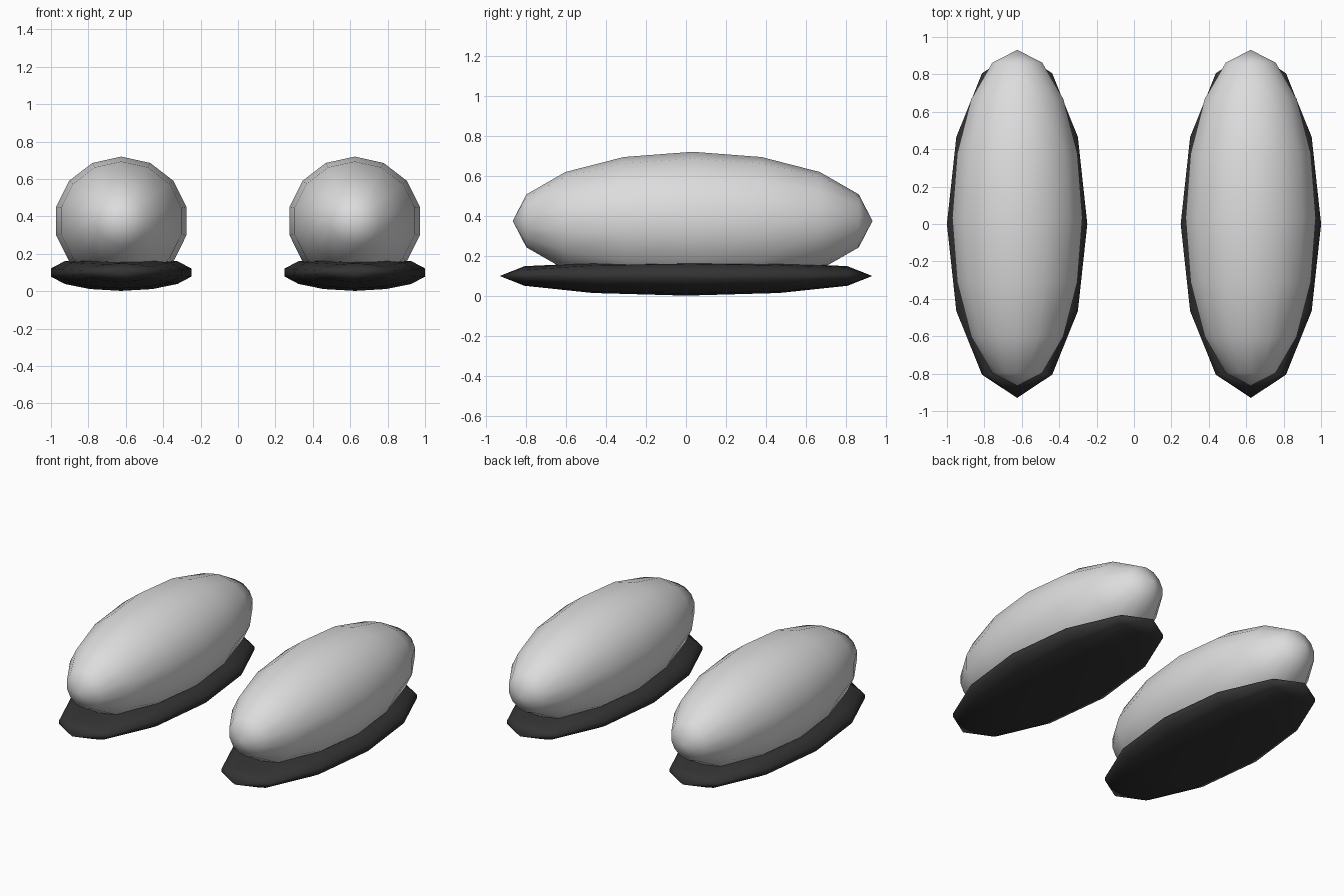
import bpy, bmesh, math
from mathutils import Matrix

if "Cube" in bpy.data.objects:
    bpy.data.objects.remove(bpy.data.objects["Cube"])


def material(name, value):
    m = bpy.data.materials.new(name)
    m.diffuse_color = (value, value, value, 1)
    m.use_nodes = True
    m.node_tree.nodes["Principled BSDF"].inputs["Base Color"].default_value = m.diffuse_color
    return m


upper_grey = material("light grey", 0.72)
sole_black = material("near black", 0.033)


def ellipsoid(name, rings, radii, centre, mat, top=None):
    """Smooth 14-sided ellipsoid with its poles along y, optionally flattened on top."""
    bm = bmesh.new()
    bmesh.ops.create_uvsphere(bm, u_segments=14, v_segments=rings, radius=1)
    bm.transform(Matrix.Translation(centre) @ Matrix.Diagonal((*radii, 1))
                 @ Matrix.Rotation(math.pi / 2, 4, 'X'))
    for v in bm.verts:
        if top is not None:
            v.co.z = min(v.co.z, top)
    for f in bm.faces:
        f.smooth = True
    mesh = bpy.data.meshes.new(name)
    bm.to_mesh(mesh)
    bm.free()
    mesh.materials.append(mat)
    bpy.context.collection.objects.link(bpy.data.objects.new(name, mesh))


# A pair of shoes: rounded upper on a thin, flat-topped sole
for side, s in (("left", -1), ("right", 1)):
    ellipsoid(side + "_upper", 8, (0.357, 0.898, 0.345),
              (s * 0.624, 0.033, 0.375), upper_grey)
    ellipsoid(side + "_sole", 6, (0.385, 0.93, 0.098),
              (s * 0.625, 0, 0.1), sole_black, top=0.165)
